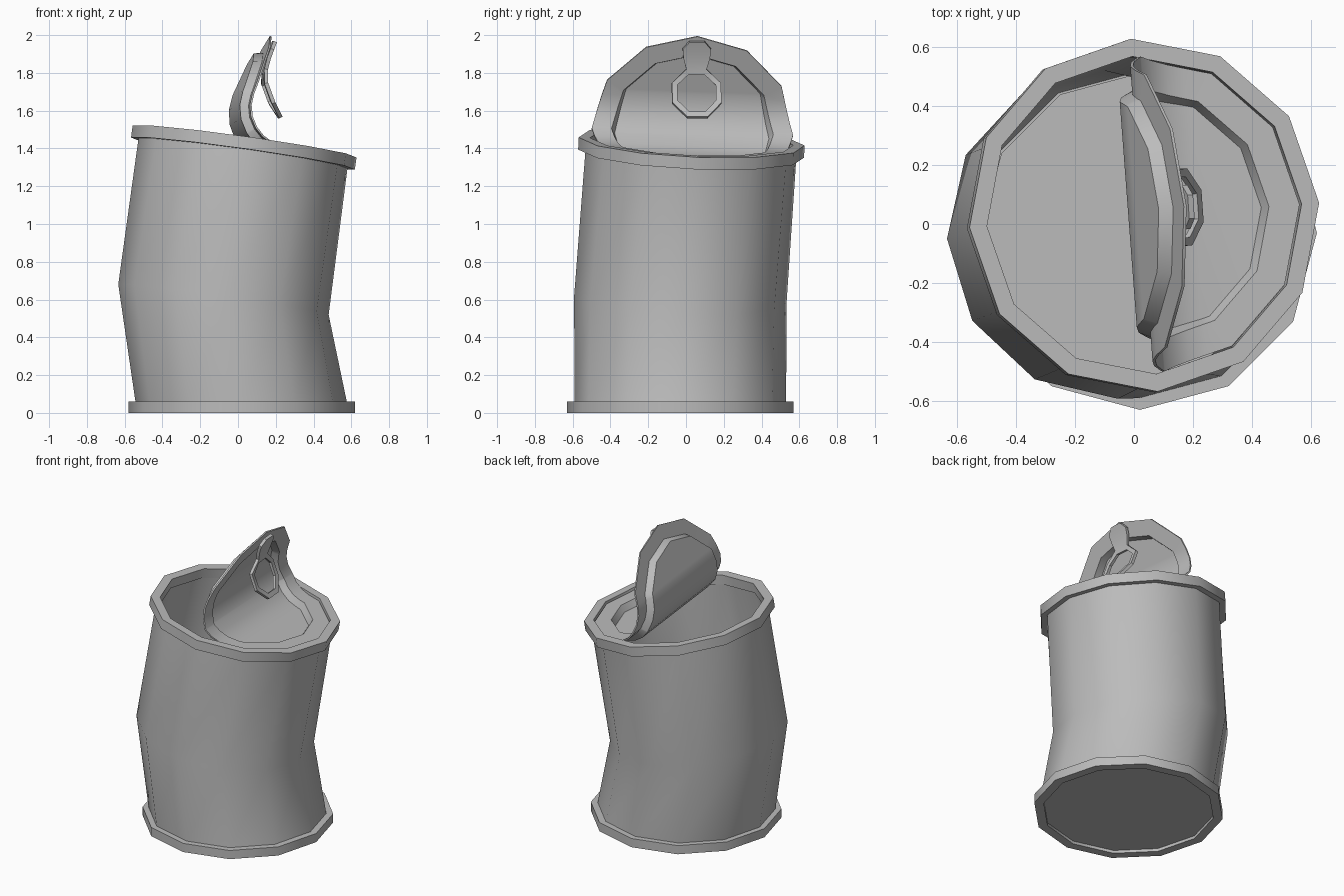
import bpy, bmesh
from math import sin, cos, pi, radians, atan
from mathutils import Matrix, Vector

cube = bpy.data.objects.get("Cube")
if cube:
    bpy.data.objects.remove(cube, do_unlink=True)

SIDES = 12

metal = bpy.data.materials.new("tin_grey")
metal.use_nodes = True
GREY = (0.5, 0.5, 0.5, 1)
metal.diffuse_color = GREY
metal.node_tree.nodes["Principled BSDF"].inputs["Base Color"].default_value = GREY


def finish(name, bm):
    """Turn a bmesh into a smooth object with sharp creases."""
    bmesh.ops.recalc_face_normals(bm, faces=bm.faces)
    mesh = bpy.data.meshes.new(name)
    bm.to_mesh(mesh)
    bm.free()
    mesh.materials.append(metal)
    for p in mesh.polygons:
        p.use_smooth = True
    mesh.set_sharp_from_angle(angle=radians(38))
    obj = bpy.data.objects.new(name, mesh)
    bpy.context.collection.objects.link(obj)
    return obj


def frame(x, y, z, slope_x=0, slope_y=0, twist=0):
    """Tilted and twisted coordinate frame for one level of the can."""
    return (Matrix.Translation((x, y, z))
            @ Matrix.Rotation(atan(slope_x), 4, 'Y')
            @ Matrix.Rotation(-atan(slope_y), 4, 'X')
            @ Matrix.Rotation(radians(twist), 4, 'Z'))


def add_ring(bm, mat, r, z, sides=SIDES):
    return [bm.verts.new(mat @ Vector((r * cos(2 * pi * i / sides),
                                       r * sin(2 * pi * i / sides), z)))
            for i in range(sides)]


def bridge(bm, a, b):
    n = len(a)
    for i in range(n):
        j = (i + 1) % n
        bm.faces.new((a[i], a[j], b[j], b[i]))


def loft(name, levels, closed=True):
    """Loft rings; a closed profile makes a tube, an open one is capped."""
    bm = bmesh.new()
    rings = [add_ring(bm, *lv) for lv in levels]
    for a, b in zip(rings, rings[1:]):
        bridge(bm, a, b)
    if closed:
        bridge(bm, rings[-1], rings[0])
    else:
        bm.faces.new(rings[0])
        bm.faces.new(rings[-1])
    return finish(name, bm)


BOTTOM = frame(0.02, -0.03, 0)
MIDDLE = frame(-0.077, -0.03, 0.6, 0.143, 0.036, 2)
TOP = frame(0.035, 0.03, 1.437, 0.14, 0.046, 4)

# Dented can wall, with an inner skin
loft("can_wall", [(BOTTOM, 0.56, 0.04), (MIDDLE, 0.563, 0), (TOP, 0.56, -0.03),
                  (TOP, 0.547, -0.03), (MIDDLE, 0.55, 0), (BOTTOM, 0.547, 0.04)])

# Rims and recessed base
for name, mat, low, high in (("bottom_rim", BOTTOM, 0, 0.06),
                             ("top_rim", TOP, -0.065, 0)):
    loft(name, [(mat, 0.6, low), (mat, 0.6, high), (mat, 0.54, high), (mat, 0.54, low)])
loft("base_plate", [(BOTTOM, 0.55, 0.02), (BOTTOM, 0.55, 0.04)], closed=False)

# Peeled lid: flat disc with a stepped panel, sliced, then rolled upward
START, RADIUS, TURN = 0.175, 0.2, radians(104)


def roll(p):
    """Bend a flat lid point around an axis along y."""
    run = START - p.x
    t = min(max(run / RADIUS, 0), TURN)
    rest = max(run - RADIUS * TURN, 0)
    x = START - RADIUS * sin(t) - rest * cos(t) if run > 0 else p.x
    z = RADIUS * (1 - cos(t)) + rest * sin(t)
    return Vector((x - p.z * -sin(t), p.y, z + p.z * cos(t)))


bm = bmesh.new()
flat = Matrix.Identity(4)
rings = [add_ring(bm, flat, r, z) for r, z in ((0.535, 0), (0.43, 0), (0.41, -0.045))]
for a, b in zip(rings, rings[1:]):
    bridge(bm, a, b)
bm.faces.new(rings[-1])
bmesh.ops.recalc_face_normals(bm, faces=bm.faces)
bmesh.ops.solidify(bm, geom=bm.faces[:], thickness=0.01)
CUTS = 6
for i in range(CUTS + 1):
    bmesh.ops.bisect_plane(bm, geom=bm.verts[:] + bm.edges[:] + bm.faces[:], dist=1e-5,
                           plane_co=(START - RADIUS * TURN * i / CUTS, 0, 0),
                           plane_no=(1, 0, 0))
for v in bm.verts:
    v.co = TOP @ (roll(v.co) + Vector((0, 0, -0.015)))
finish("peeled_lid", bm)

# Pull tab: eight-sided ring and neck, bent along a side profile of (z, x)
PROFILE = [(1.56, 0.215), (1.69, 0.14), (1.78, 0.125), (1.9, 0.155), (1.97, 0.185)]


def tab_x(z):
    for (z0, x0), (z1, x1) in zip(PROFILE, PROFILE[1:]):
        if z <= z1:
            break
    return x0 + (x1 - x0) * (z - z0) / (z1 - z0)


bm = bmesh.new()
upright = (Matrix.Translation((0, 0, 1.69)) @ Matrix.Rotation(pi / 2, 4, 'Y')
           @ Matrix.Rotation(pi / 8, 4, 'Z'))
outer = add_ring(bm, upright, 0.142, 0, 8)
inner = add_ring(bm, upright, 0.112, 0, 8)
bridge(bm, outer, inner)
top_edge = sorted(sorted(outer, key=lambda v: -v.co.z)[:2], key=lambda v: v.co.y)
for z, half in ((1.88, 0.07), (1.93, 0.075), (1.97, 0.04)):
    row = [bm.verts.new((0, s * half, z)) for s in (-1, 1)]
    bm.faces.new((top_edge[0], top_edge[1], row[1], row[0]))
    top_edge = row
for v in bm.verts:
    v.co.x = tab_x(v.co.z)
bmesh.ops.recalc_face_normals(bm, faces=bm.faces)
bmesh.ops.solidify(bm, geom=bm.faces[:], thickness=0.02)
bm.transform(Matrix.Translation((0, 0.045, 0)) @ Matrix.Rotation(radians(4), 4, 'Z'))
finish("pull_tab", bm)
